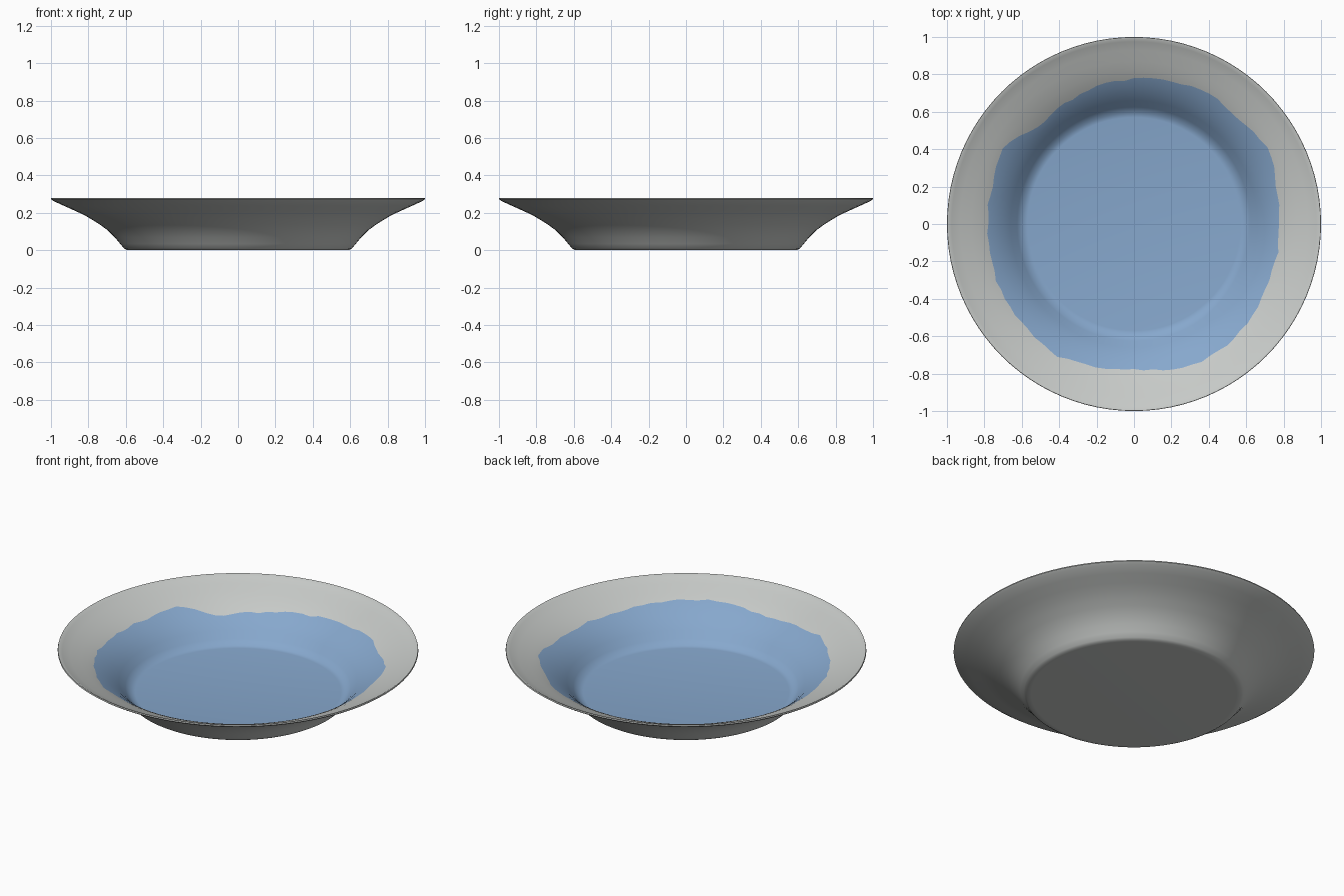
import bpy
import bmesh
import random
from math import cos, sin, tau, radians

random.seed(4)
SEGMENTS = 96

cube = bpy.data.objects.get("Cube")
if cube:
    bpy.data.objects.remove(cube, do_unlink=True)


def make_material(name, rgb):
    mat = bpy.data.materials.new(name)
    mat.use_nodes = True
    mat.diffuse_color = (*rgb, 1)
    mat.node_tree.nodes["Principled BSDF"].inputs["Base Color"].default_value = (*rgb, 1)
    return mat


def interpolate(points, x):
    for (x0, y0), (x1, y1) in zip(points, points[1:]):
        if x <= x1:
            return y0 + (y1 - y0) * (x - x0) / (x1 - x0)
    return points[-1][1]


# Inner wall of the dish: radius, height
inner = [(0.57, 0.02), (0.595, 0.024), (0.625, 0.052), (0.66, 0.091), (0.70, 0.128),
         (0.74, 0.158), (0.78, 0.183), (0.82, 0.204), (0.87, 0.226), (0.93, 0.251),
         (0.975, 0.27), (0.99, 0.279)]
# Outer wall, from the lip down to the base
outer = [(0.998, 0.28), (1.0, 0.273), (0.985, 0.262), (0.93, 0.237), (0.87, 0.21),
         (0.82, 0.187), (0.78, 0.163), (0.74, 0.138), (0.70, 0.109), (0.66, 0.07),
         (0.63, 0.034), (0.61, 0.01), (0.595, 0.001), (0.57, 0.0)]

# Ragged edge of the glaze, one radius every fifteen degrees
glaze = [.78, .79, .82, .795, .80, .79, .775, .765, .74, .725, .81, .785,
         .785, .785, .80, .80, .815, .79, .78, .80, .82, .805, .79, .78]
edge_curve = [(i * 15, r) for i, r in enumerate(glaze + glaze[:1])]
angles = [360 * i / SEGMENTS for i in range(SEGMENTS)]
glaze_edge = [interpolate(edge_curve, a) + random.uniform(-.007, .007) for a in angles]

bm = bmesh.new()


def add_ring(radii, heights):
    return [bm.verts.new((r * cos(radians(a)), r * sin(radians(a)), z))
            for a, r, z in zip(angles, radii, heights)]


def inner_ring(radii):
    return add_ring(radii, [interpolate(inner, r) for r in radii])


# Inside surface, with rings that follow the glaze edge
rings = [inner_ring([r] * SEGMENTS) for r, z in inner if r <= 0.70]
rings.append(inner_ring([(0.70 + g) / 2 for g in glaze_edge]))
rings.append(inner_ring(glaze_edge))
glaze_bands = len(rings) - 1
rings.append(inner_ring([(0.87 + g) / 2 for g in glaze_edge]))
rings += [inner_ring([r] * SEGMENTS) for r, z in inner if r >= 0.87]
# Lip and outside surface
rings += [add_ring([r] * SEGMENTS, [z] * SEGMENTS) for r, z in outer]

for band, (low, high) in enumerate(zip(rings, rings[1:])):
    for i in range(SEGMENTS):
        j = (i + 1) % SEGMENTS
        face = bm.faces.new((low[i], high[i], high[j], low[j]))
        face.material_index = 1 if band < glaze_bands else 0

# Floor and underside
bm.faces.new(rings[0]).material_index = 1
bm.faces.new(rings[-1][::-1])
bmesh.ops.recalc_face_normals(bm, faces=bm.faces[:])

mesh = bpy.data.meshes.new("plate")
bm.to_mesh(mesh)
bm.free()
mesh.materials.append(make_material("pale grey ceramic", (0.57, 0.59, 0.575)))
mesh.materials.append(make_material("soft blue glaze", (0.24, 0.39, 0.61)))
plate = bpy.data.objects.new("plate", mesh)
bpy.context.collection.objects.link(plate)

bpy.ops.object.select_all(action="DESELECT")
plate.select_set(True)
bpy.context.view_layer.objects.active = plate
bpy.ops.object.shade_smooth_by_angle(angle=radians(50))
